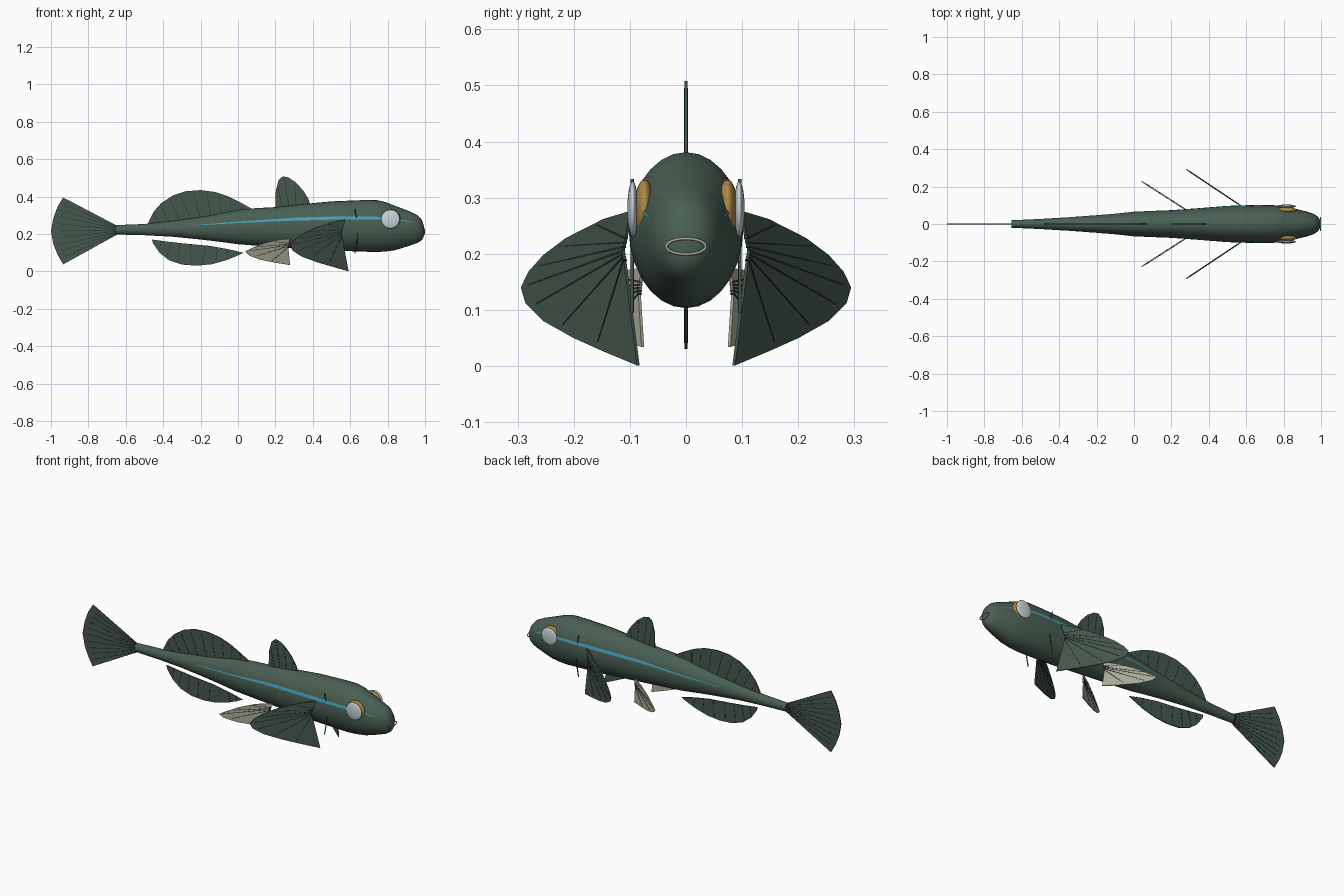
import bpy, bmesh, math
from mathutils import Vector

if "Cube" in bpy.data.objects:
    bpy.data.objects.remove(bpy.data.objects["Cube"])


def mat(name, rgb):
    m = bpy.data.materials.new(name)
    m.diffuse_color = (*rgb, 1)
    m.use_nodes = True
    m.node_tree.nodes["Principled BSDF"].inputs["Base Color"].default_value = m.diffuse_color
    return m


GREEN = mat("body green", (0.068, 0.115, 0.086))
FIN = mat("fin green", (0.060, 0.098, 0.075))
RAY = mat("fin ray dark", (0.018, 0.028, 0.024))
CREAM = mat("pale cream", (0.42, 0.42, 0.33))
BLUE = mat("stripe blue", (0.06, 0.35, 0.50))
AMBER = mat("eye amber", (0.42, 0.25, 0.06))
LENS = mat("eye lens", (0.58, 0.66, 0.68))


def lerp(pts, t):
    """Point at fraction t (0..1) along a list of tuples, by index."""
    f = t * (len(pts) - 1)
    i = min(int(f), len(pts) - 2)
    return [a + (b - a) * (f - i) for a, b in zip(pts[i], pts[i + 1])]


def at_x(pts, x):
    """Interpolate table rows by their first value."""
    for a, b in zip(pts, pts[1:]):
        if x <= b[0]:
            k = (x - a[0]) / (b[0] - a[0])
            return [p + (q - p) * k for p, q in zip(a, b)]
    return list(pts[-1])


def finish(bm, name, mats, smooth=None):
    bmesh.ops.recalc_face_normals(bm, faces=bm.faces)
    me = bpy.data.meshes.new(name)
    bm.to_mesh(me)
    bm.free()
    ob = bpy.data.objects.new(name, me)
    bpy.context.collection.objects.link(ob)
    for m in mats:
        me.materials.append(m)
    if smooth:
        bpy.ops.object.select_all(action='DESELECT')
        ob.select_set(True)
        bpy.context.view_layer.objects.active = ob
        bpy.ops.object.shade_smooth_by_angle(angle=math.radians(smooth))
    return ob


# Body: x, top z, bottom z, half width
BODY = [(-.655, .247, .197, .02), (-.5, .253, .193, .027), (-.35, .27, .185, .036),
        (-.2, .29, .17, .047), (-.1, .308, .158, .055), (0, .328, .145, .066),
        (.1, .338, .137, .07), (.2, .343, .13, .074), (.35, .36, .12, .085),
        (.5, .374, .111, .097), (.65, .38, .106, .102), (.74, .381, .103, .101),
        (.79, .37, .106, .096), (.84, .35, .113, .088), (.88, .335, .125, .077),
        (.92, .32, .138, .068), (.96, .3, .152, .055), (.983, .275, .167, .04),
        (.995, .238, .19, .02)]
N = 28
bm = bmesh.new()
rings = []
for x, top, bot, w in BODY:
    c, h = (top + bot) / 2, (top - bot) / 2
    rings.append([bm.verts.new((x, w * math.cos(2 * math.pi * i / N),
                                c + h * math.sin(2 * math.pi * i / N))) for i in range(N)])
for a, b in zip(rings, rings[1:]):
    for i in range(N):
        j = (i + 1) % N
        bm.faces.new((a[i], a[j], b[j], b[i]))
bm.faces.new(rings[0])
bm.faces.new(rings[-1])
finish(bm, "body", [GREEN], 60)


def prism(bm, pts, place, depth, index):
    """Extrude a flat (x, z) outline both ways across the fin plane."""
    lo = [bm.verts.new(place(p, -depth)) for p in pts]
    hi = [bm.verts.new(place(p, depth)) for p in pts]
    n = len(pts)
    faces = [bm.faces.new(lo), bm.faces.new(hi[::-1])]
    faces += [bm.faces.new((lo[i], lo[(i + 1) % n], hi[(i + 1) % n], hi[i])) for i in range(n)]
    for f in faces:
        f.material_index = index


def fin(name, base, edge, rays, colour, side=0, y0=0, x0=0, slope=0):
    """Flat fin with raised rays; paired fins lean outwards by slope."""
    k = math.hypot(1, slope)

    def place(p, d):
        x, y = p[0] + d * slope / k, y0 + (x0 - p[0]) * slope + d / k
        return (x, y * (side or 1), p[1])

    bm = bmesh.new()
    prism(bm, base + edge[::-1], place, .0028, 0)
    for i in range(1, rays + 1):
        t = i / (rays + 1)
        a, e = Vector(lerp(base, t)), Vector(lerp(edge, t))
        e = a + (e - a) * .93
        s = (e - a).normalized()
        s = Vector((-s.y, s.x)) * .0018
        prism(bm, [a - s, a + s, e + s * .5, e - s * .5], place, .0038, 1)
    finish(bm, name, [colour, RAY])


# Fins on the centre line
fin("tail_fin", [(-.645, .243), (-.645, .197)],
    [(-.935, .395), (-.965, .345), (-.987, .285), (-1, .215), (-.987, .145),
     (-.965, .09), (-.935, .037)], 9, FIN)
fin("front_dorsal_fin", [(.2, .33), (.385, .35)],
    [(.2, .36), (.202, .43), (.218, .49), (.24, .508), (.27, .502), (.31, .475),
     (.35, .43), (.375, .39), (.385, .36)], 4, FIN)
fin("rear_dorsal_fin", [(-.475, .25), (-.2, .28), (.07, .33)],
    [(-.48, .262), (-.45, .32), (-.41, .365), (-.35, .405), (-.28, .428), (-.2, .434),
     (-.12, .424), (-.05, .40), (.01, .37), (.07, .336)], 9, FIN)
fin("anal_fin", [(-.46, .17), (-.37, .158), (-.28, .148), (-.15, .136), (-.05, .118), (.025, .1)],
    [(-.455, .15), (-.42, .10), (-.37, .06), (-.3, .036), (-.22, .03), (-.14, .038),
     (-.06, .06), (.0, .085), (.03, .1)], 8, FIN)

# Parts found on both sides
for side, tag in ((-1, "right"), (1, "left")):
    fin("pectoral_fin_" + tag, [(.56, .235), (.55, .205), (.555, .185)],
        [(.57, .276), (.5, .262), (.4, .228), (.34, .198), (.3, .168), (.28, .14),
         (.292, .112), (.34, .08), (.42, .05), (.5, .026), (.59, .001)],
        7, FIN, side, .085, .59, .668)
    fin("pelvic_fin_" + tag, [(.272, .155), (.268, .125)],
        [(.275, .175), (.2, .167), (.13, .148), (.07, .122), (.04, .106), (.06, .085),
         (.12, .062), (.2, .046), (.277, .034)], 5, CREAM, side, .075, .28, .64)

    # Eye ball and lens
    for part, m, y, ry, r in (("eye_", AMBER, .074, .018, .0535), ("eye_lens_", LENS, .095, .0095, .05)):
        bm = bmesh.new()
        bmesh.ops.create_uvsphere(bm, u_segments=28, v_segments=16, radius=1)
        for v in bm.verts:
            v.co = (.815 + v.co.x * r, side * (y + v.co.z * ry), .279 + v.co.y * r)
        finish(bm, part + tag, [m], 80)

    # Flank stripe lying on the skin
    line = [(-.24, .246, .001), (.0, .262, .004), (.3, .279, .008), (.55, .286, .0085),
            (.75, .285, .007), (.85, .277, .004), (.93, .262, .001)]
    bm = bmesh.new()
    prev = None
    for i in range(61):
        x, z, h = at_x(line, -.24 + 1.17 * i / 60)
        _, top, bot, w = at_x(BODY, x)
        row = []
        for q in (z - h, z, z + h):
            s = (q - (top + bot) / 2) / ((top - bot) / 2)
            row.append(bm.verts.new((x, side * (w * math.sqrt(1 - s * s) + .002), q)))
        if prev:
            for j in (0, 1):
                bm.faces.new((prev[j], row[j], row[j + 1], prev[j + 1]))
        prev = row
    ob = finish(bm, "flank_stripe_" + tag, [BLUE])
    # outward normals
    if ob.data.polygons[30].normal.y * side < 0:
        ob.data.flip_normals()


def tube(name, pts, radius, m, closed=False):
    cu = bpy.data.curves.new(name, 'CURVE')
    cu.dimensions = '3D'
    cu.bevel_depth, cu.bevel_resolution = radius, 2
    sp = cu.splines.new('POLY')
    sp.points.add(len(pts) - 1)
    for p, q in zip(sp.points, pts):
        p.co = (*q, 1)
    sp.use_cyclic_u = closed
    cu.materials.append(m)
    ob = bpy.data.objects.new(name, cu)
    bpy.context.collection.objects.link(ob)


# Gill slits and mouth ring
for side, tag in ((-1, "right"), (1, "left")):
    tube("gill_slit_" + tag, [(.625 + .015 * math.sin(math.pi * i / 12), side * .096,
                               .095 + .238 * i / 12) for i in range(13)], .003, GREEN)
tube("mouth_rim", [(.997, .035 * math.cos(a * math.pi / 16), .213 + .014 * math.sin(a * math.pi / 16))
                   for a in range(32)], .0025, CREAM, True)
